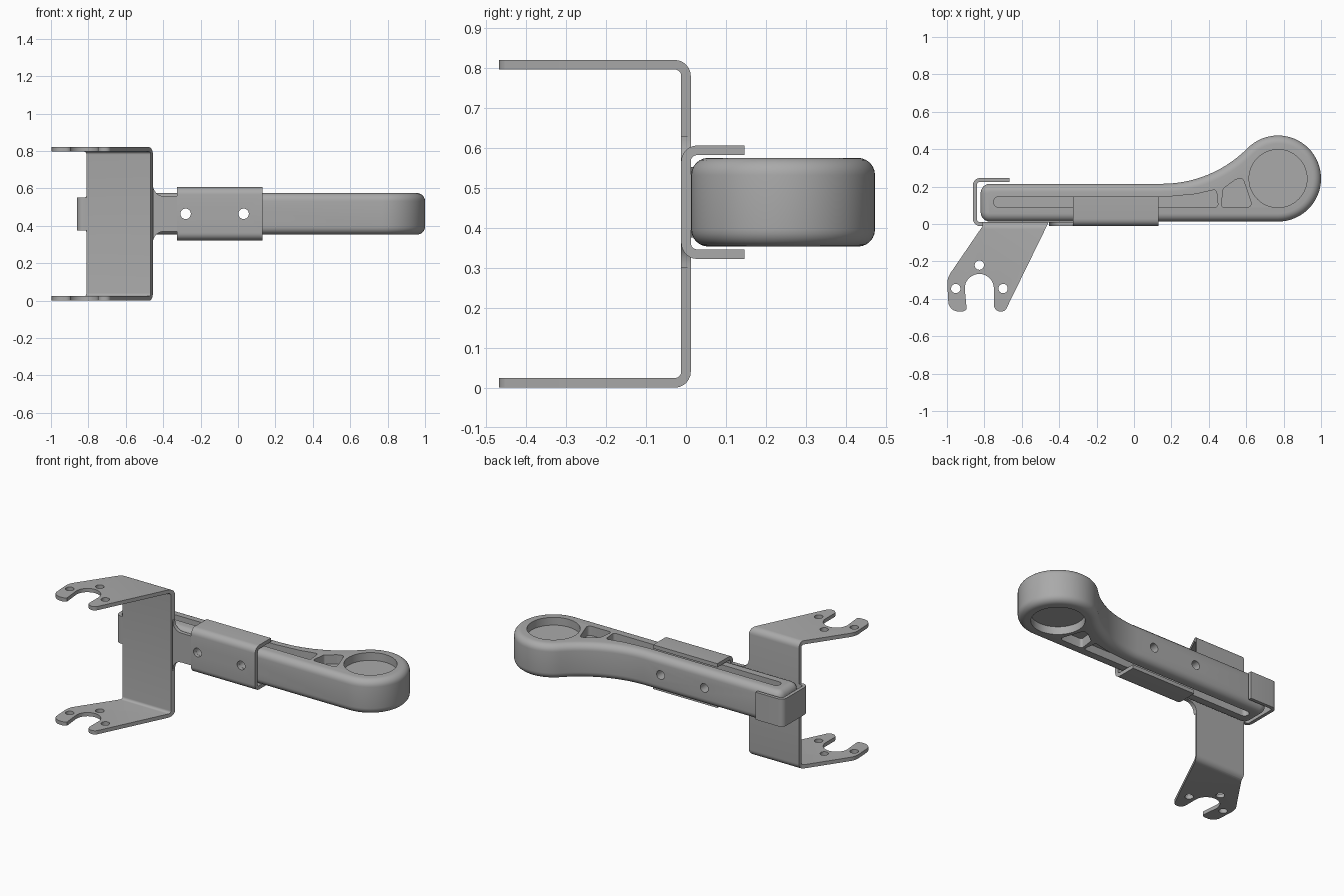
import bpy, bmesh, math
from math import radians
from mathutils import Vector

if "Cube" in bpy.data.objects:
    bpy.data.objects.remove(bpy.data.objects["Cube"], do_unlink=True)

grey = bpy.data.materials.new("metal grey")
grey.use_nodes = True
COLOUR = (0.4, 0.4, 0.4, 1)
grey.diffuse_color = COLOUR
grey.node_tree.nodes["Principled BSDF"].inputs["Base Color"].default_value = COLOUR


# 2D outline helpers
def arc(cx, cy, r, a0, a1, n):
    angles = [radians(a0 + (a1 - a0) * i / n) for i in range(n + 1)]
    return [Vector((cx + r * math.cos(a), cy + r * math.sin(a))) for a in angles]


def fillet(a, p, b, r, n=6):
    u, v = (a - p).normalized(), (b - p).normalized()
    half = u.angle(v) / 2
    centre = p + (u + v).normalized() * r / math.sin(half)
    reach = r / math.tan(half)
    s, e = p + u * reach - centre, p + v * reach - centre
    start = math.degrees(math.atan2(s.y, s.x))
    sweep = (math.degrees(math.atan2(e.y, e.x)) - start + 180) % 360 - 180
    return arc(centre.x, centre.y, r, start, start + sweep, n)


def rounded(corners, closed=True):
    pts = [Vector(c[:2]) for c in corners]
    out = []
    for i, c in enumerate(corners):
        end = not closed and i in (0, len(pts) - 1)
        if c[2] == 0 or end:
            out.append(pts[i])
        else:
            out += fillet(pts[i - 1], pts[i], pts[(i + 1) % len(pts)], c[2])
    return out


def ribbon(corners, thick):
    """Outline of a bent sheet that follows an open centre line."""
    path = rounded(corners, closed=False)
    left, right = [], []
    for i, p in enumerate(path):
        d = (path[min(i + 1, len(path) - 1)] - path[max(i - 1, 0)]).normalized()
        n = Vector((-d.y, d.x)) * thick / 2
        left.append(p + n)
        right.append(p - n)
    return left + right[::-1]


# Solid helpers
PLACE = {"x": lambda u, v, w: (w, u, v),
         "y": lambda u, v, w: (u, w, v),
         "z": lambda u, v, w: (u, v, w)}


def prism(name, outline, axis, lo, hi):
    bm = bmesh.new()
    ends = [[bm.verts.new(PLACE[axis](p[0], p[1], w)) for p in outline] for w in (lo, hi)]
    for ring in ends:
        bm.faces.new(ring)
    for i in range(len(outline)):
        j = (i + 1) % len(outline)
        bm.faces.new((ends[0][i], ends[0][j], ends[1][j], ends[1][i]))
    bmesh.ops.recalc_face_normals(bm, faces=bm.faces)
    mesh = bpy.data.meshes.new(name)
    bm.to_mesh(mesh)
    bm.free()
    mesh.materials.append(grey)
    obj = bpy.data.objects.new(name, mesh)
    bpy.context.collection.objects.link(obj)
    return obj


def combine(obj, cutter, operation="DIFFERENCE"):
    mod = obj.modifiers.new(cutter.name, "BOOLEAN")
    mod.operation, mod.object, mod.solver = operation, cutter, "EXACT"
    cutter.hide_render = True
    cutters.append(cutter)


def finish(obj):
    """Bake the modifiers, drop the cutters and smooth the curved faces."""
    graph = bpy.context.evaluated_depsgraph_get()
    obj.data = bpy.data.meshes.new_from_object(obj.evaluated_get(graph))
    obj.modifiers.clear()
    for c in cutters:
        bpy.data.objects.remove(c, do_unlink=True)
    cutters.clear()
    bpy.ops.object.select_all(action="DESELECT")
    obj.select_set(True)
    bpy.context.view_layer.objects.active = obj
    bpy.ops.object.shade_smooth_by_angle(angle=radians(30))


cutters = []
MID = 0.464
SHEET = 0.024
BOLTS = (-0.28, 0.03)


def bolt_holes(obj):
    for x in BOLTS:
        combine(obj, prism("bolt_cutter", arc(x, MID, 0.028, 0, 345, 23), "y", -0.5, 0.5))


# Arm with a round head, rounded over along its edges
body = (fillet(Vector((-0.82, 0.2)), Vector((-0.82, 0.013)), Vector((0, 0.013)), 0.05)
        + arc(0.77, 0.243, 0.23, -90, 135, 40)
        + arc(0.15, 0.859, 0.644, -45, -90, 14)[1:]
        + fillet(Vector((0, 0.215)), Vector((-0.82, 0.215)), Vector((-0.82, 0)), 0.05))
arm = prism("arm", body, "z", MID - 0.111, MID + 0.111)
bevel = arm.modifiers.new("round_over", "BEVEL")
bevel.width, bevel.segments = 0.043, 6
bevel.limit_method, bevel.angle_limit = "ANGLE", radians(60)

# Pockets on both faces: long slot, window and round seat
slot = rounded([(-0.75, 0.09, 0.025), (0.45, 0.09, 0.015), (0.44, 0.185, 0.015),
                (0.33, 0.16, 0.1), (0.17, 0.145, 0.2), (-0.75, 0.145, 0.025)])
window = rounded([(0.465, 0.09, 0.015), (0.635, 0.09, 0.02), (0.58, 0.25, 0.02),
                  (0.54, 0.235, 0.02), (0.478, 0.19, 0.015)])
seat = arc(0.77, 0.243, 0.155, 0, 353, 50)
for label, outline, depth in (("slot", slot, 0.05), ("window", window, 0.06), ("seat", seat, 0.05)):
    for side in (1, -1):
        near, far = MID + side * (0.111 - depth), MID + side * 0.3
        combine(arm, prism(label + "_cutter", outline, "z", min(near, far), max(near, far)))
bolt_holes(arm)
finish(arm)

# Fork bracket: bent channel trimmed to the flange outline
channel = ribbon([(-0.6, 0.012, 0), (0, 0.012, 0.028), (0, 0.808, 0.028), (-0.6, 0.808, 0)], SHEET)
bracket = prism("fork_bracket", channel, "x", -1.1, -0.3)
trim = rounded([(-0.455, 0.1, 0), (-0.81, 0.1, 0), (-0.81, -0.012, 0.02), (-1.0, -0.29, 0.1),
                (-0.99, -0.468, 0.055), (-0.905, -0.468, 0.035)])
trim += arc(-0.827, -0.345, 0.078, 180, 0, 16)
trim += rounded([(-0.749, -0.4, 0), (-0.749, -0.468, 0.035), (-0.69, -0.468, 0.03),
                 (-0.455, 0.012, 0)], closed=False)
combine(bracket, prism("trim", trim, "z", -0.1, 1), "INTERSECT")
for x, y in ((-0.953, -0.345), (-0.827, -0.22), (-0.7, -0.345)):
    combine(bracket, prism("pin_cutter", arc(x, y, 0.025, 0, 345, 23), "z", -0.1, 1))
finish(bracket)

# Neck that joins the bracket to the sleeve
neck = rounded([(-0.455, MID - 0.165, 0), (-0.455, MID - 0.094, 0.06), (-0.325, MID - 0.094, 0),
                (-0.325, MID + 0.094, 0), (-0.455, MID + 0.094, 0.06), (-0.455, MID + 0.165, 0)])
finish(prism("neck", neck, "y", -SHEET / 2, SHEET / 2))

# Sleeve around the front of the arm
low, high = MID - 0.13, MID + 0.13
sleeve = prism("sleeve", ribbon([(0.147, low, 0), (0, low, 0.028), (0, high, 0.028),
                                 (0.147, high, 0)], SHEET), "x", -0.325, 0.13)
bolt_holes(sleeve)
finish(sleeve)

# Hook around the end of the arm
hook = ribbon([(-0.81, 0, 0), (-0.85, 0, 0.025), (-0.85, 0.235, 0.025), (-0.665, 0.235, 0)], 0.021)
finish(prism("end_hook", hook, "z", MID - 0.088, MID + 0.088))
